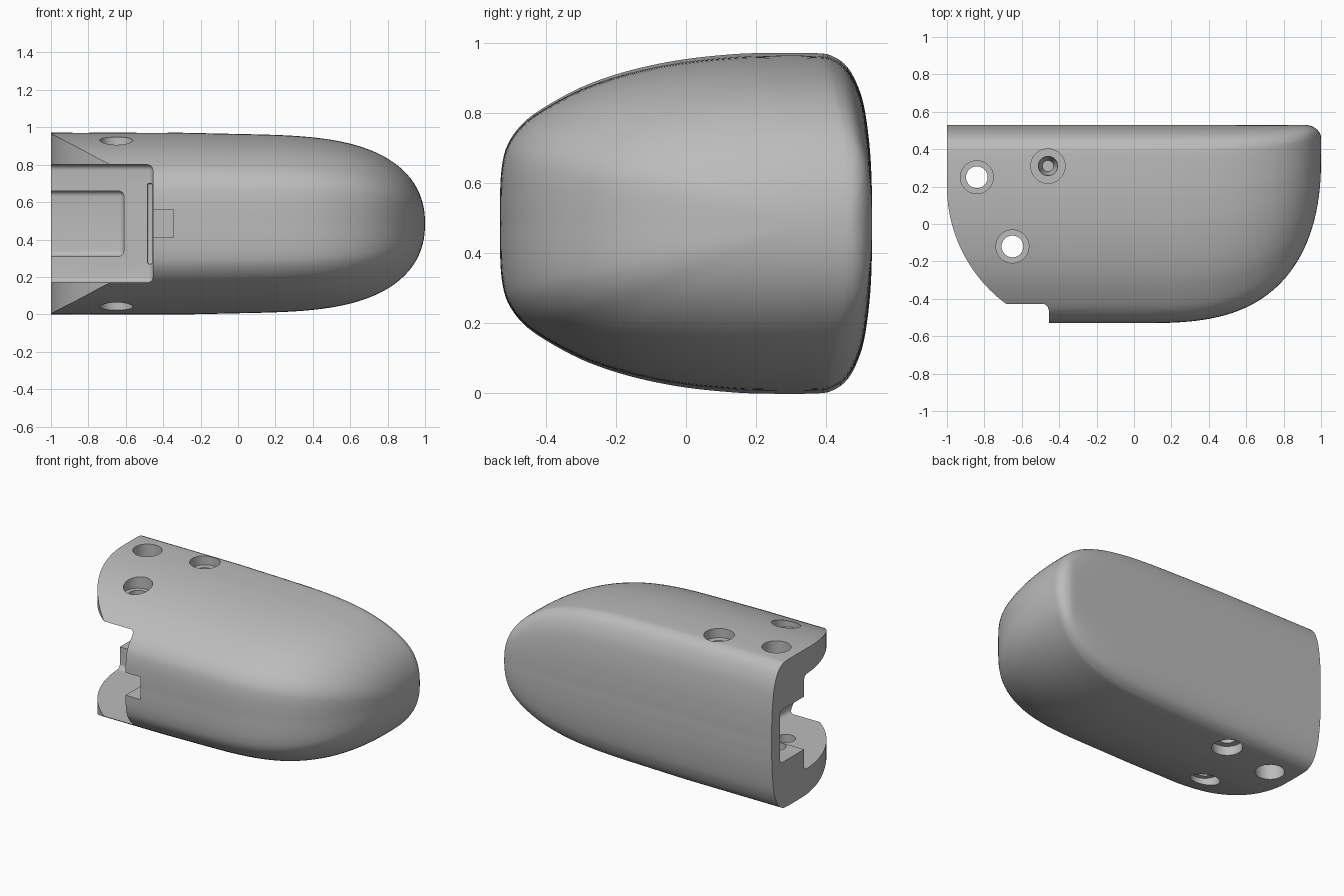
import bpy, bmesh, math
from mathutils import Vector

if "Cube" in bpy.data.objects:
    bpy.data.objects.remove(bpy.data.objects["Cube"], do_unlink=True)

MID = 0.485  # height of the mirror plane

grey = bpy.data.materials.new("plain grey")
grey.use_nodes = True
grey.diffuse_color = (0.5, 0.5, 0.5, 1)
grey.node_tree.nodes["Principled BSDF"].inputs["Base Color"].default_value = (0.5, 0.5, 0.5, 1)


def finish(bm, name, helper=True):
    bmesh.ops.recalc_face_normals(bm, faces=bm.faces)
    mesh = bpy.data.meshes.new(name)
    bm.to_mesh(mesh)
    bm.free()
    ob = bpy.data.objects.new(name, mesh)
    bpy.context.collection.objects.link(ob)
    mesh.materials.append(grey)
    ob.hide_render = helper
    return ob


def smooth_path(pts, steps=4):
    """Catmull-Rom curve through the points."""
    out = []
    for i in range(len(pts) - 1):
        a, b, c, d = (Vector(pts[min(max(i + k, 0), len(pts) - 1)]) for k in (-1, 0, 1, 2))
        for s in range(steps):
            t = s / steps
            out.append(0.5 * (2 * b + (c - a) * t + (2 * a - 5 * b + 4 * c - d) * t**2
                              + (3 * b - a - 3 * c + d) * t**3))
    return out + [Vector(pts[-1])]


def cutter_box(name, x, y, z, radius):
    bm = bmesh.new()
    bmesh.ops.create_cube(bm, size=1)
    for v in bm.verts:
        for i, (lo, hi) in enumerate((x, y, z)):
            v.co[i] = lo if v.co[i] < 0 else hi
    if radius:
        bmesh.ops.bevel(bm, geom=bm.edges[:], offset=radius, segments=5, profile=0.5, affect='EDGES')
    return finish(bm, name)


def cutter_rod(name, x, y, r, z0, z1, tip=None):
    """Upright rod; tip is the lower radius."""
    bm = bmesh.new()
    bmesh.ops.create_cone(bm, cap_ends=True, segments=40, radius1=r if tip is None else tip,
                          radius2=r, depth=abs(z1 - z0))
    for v in bm.verts:
        v.co.z = z1 if v.co.z > 0 else z0
        v.co.x += x
        v.co.y += y
    return finish(bm, name)


# Half cross-section: y, height from the mirror plane
half = smooth_path([(-.53, 0), (-.53, .08), (-.525, .16), (-.508, .225), (-.465, .285), (-.4, .333),
                    (-.3, .387), (-.2, .424), (-.1, .45), (0, .468), (.1, .479), (.2, .485),
                    (.37, .485), (.42, .475), (.46, .445), (.49, .39), (.51, .32), (.525, .2),
                    (.53, .08), (.53, 0)])
section = half + [Vector((p.x, -p.y)) for p in half[-2:0:-1]]

# Body: the section swept to a rounded tip
bm = bmesh.new()
stations = [-1.1, -.7, -.3] + [math.sin(math.pi / 2 * i / 40) for i in range(40)] + [.9999]
rings = []
for x in stations:
    u = max(x, 0)
    front = .35 - .88 * (1 - u**3.1)**.44
    back = .53 - .07 * (1 - math.sqrt(1 - max(0, (x - .91) / .09)**2))
    tall = (1 - u**3.4)**.45 * (1 - .045 * max(0, x + .3))
    rings.append([bm.verts.new((x, front + (p.x + .53) / 1.06 * (back - front), MID + p.y * tall))
                  for p in section])
n = len(section)
for a, b in zip(rings, rings[1:]):
    for i in range(n):
        bm.faces.new((a[i], a[(i + 1) % n], b[(i + 1) % n], b[i]))
bm.faces.new(rings[0])
bm.faces.new(rings[-1])
body = finish(bm, "fingertip_body", helper=False)

# Rounded hinge end
bm = bmesh.new()
outline = [(-1.3, .8), (-1, .8)]
for i in range(33):
    a = math.radians(180 + 76 * i / 32)
    outline.append((-.22 + .78 * math.cos(a), .2 + .78 * math.sin(a)))
outline.append((-1.3, -.7))
low = [bm.verts.new((x, y, -.2)) for x, y in outline]
face = bm.faces.new(low)
ext = bmesh.ops.extrude_face_region(bm, geom=[face])
for v in ext["geom"]:
    if isinstance(v, bmesh.types.BMVert):
        v.co.z = 1.2
cutters = [finish(bm, "hinge_round_cutter")]

# Hinge slot, deep pocket, end recess and cord notch
cutters += [
    cutter_box("slot_cutter", (-1.5, -.455), (-1, .19), (.17, .8), .03),
    cutter_box("pocket_cutter", (-1.5, -.61), (-1, .445), (.31, .66), .03),
    cutter_box("recess_cutter", (-.485, -.456), (-.2, .22), (.27, .7), .01),
    cutter_box("notch_cutter", (-.6, -.345), (-1, .1), (.41, .56), 0),
]

# Through holes with counterbores on both faces
for i, (x, y) in enumerate([(-.84, .25), (-.65, -.12)]):
    cutters.append(cutter_rod(f"pin_hole_cutter_{i}", x, y, .058, -.2, 1.2))
    cutters.append(cutter_rod(f"top_bore_cutter_{i}", x, y, .088, .87, 1.2))
    cutters.append(cutter_rod(f"bottom_bore_cutter_{i}", x, y, .088, -.2, .1))

# Blind screw holes, mirrored top and bottom
for side in (1, -1):
    for part, r, tip, z0, z1 in (("bore", .092, None, .91, 1.2), ("screw", .06, .03, .8, .95)):
        rod = cutter_rod(f"{part}_cutter_{side}", -.46, .31, r, z0, z1, tip)
        if side < 0:
            for v in rod.data.vertices:
                v.co.z = 2 * MID - v.co.z
            rod.data.flip_normals()
        cutters.append(rod)

# Apply the cuts in turn
bpy.context.view_layer.objects.active = body
for c in cutters:
    mod = body.modifiers.new(c.name, 'BOOLEAN')
    mod.operation = 'DIFFERENCE'
    mod.solver = 'EXACT'
    mod.object = c
    bpy.ops.object.modifier_apply(modifier=mod.name)
for c in cutters:
    bpy.data.objects.remove(c, do_unlink=True)

bpy.ops.object.select_all(action='DESELECT')
body.select_set(True)
bpy.ops.object.shade_smooth_by_angle(angle=math.radians(30))
